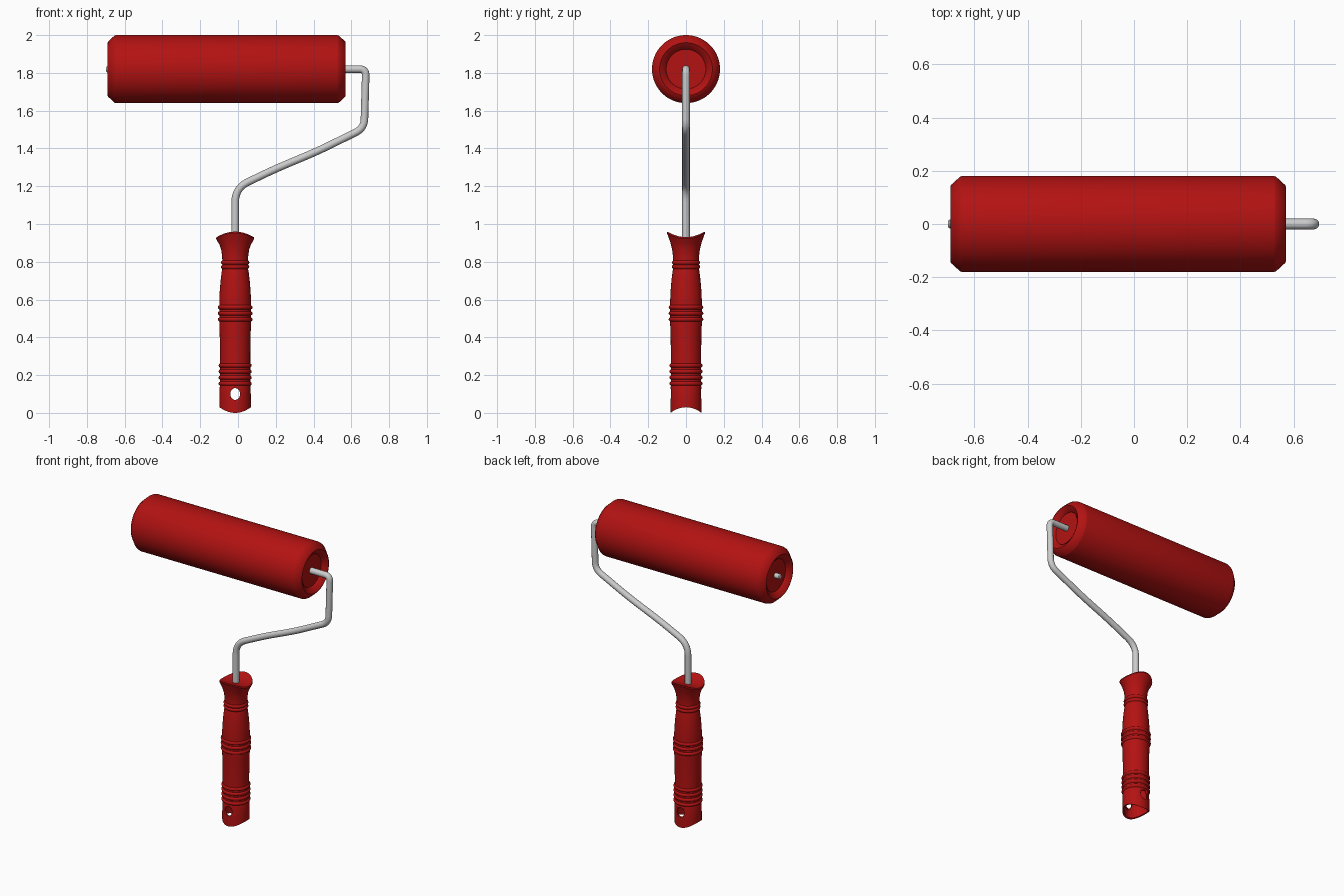
import bpy, bmesh, math
from mathutils import Vector

if "Cube" in bpy.data.objects:
    bpy.data.objects.remove(bpy.data.objects["Cube"])

HX, AX = -0.015, 1.82          # handle x, roller axis height
red = bpy.data.materials.new("red")
red.diffuse_color = (0.45, 0.006, 0.006, 1)
red.use_nodes = True
red.node_tree.nodes["Principled BSDF"].inputs["Base Color"].default_value = red.diffuse_color


def lathe(name, profile, n=64, mat=None):
    """Revolve (radius, z, saddle) points about z; ends are closed with poles.
    saddle bends a ring along y: z += saddle * y^2."""
    bm = bmesh.new()
    rings = []
    for r, z, k in profile:
        if r == 0:
            rings.append([bm.verts.new((0, 0, z))])
            continue
        ring = []
        for i in range(n):
            a = 2 * math.pi * i / n
            y = r * math.sin(a)
            ring.append(bm.verts.new((r * math.cos(a), y, z + k * y * y)))
        rings.append(ring)
    for a, b in zip(rings, rings[1:]):
        for i in range(n):
            j = (i + 1) % n
            vs = [a[i % len(a)], a[j % len(a)], b[j % len(b)], b[i % len(b)]]
            bm.faces.new(list(dict.fromkeys(vs)))
    bmesh.ops.recalc_face_normals(bm, faces=bm.faces)
    me = bpy.data.meshes.new(name)
    bm.to_mesh(me)
    bm.free()
    ob = bpy.data.objects.new(name, me)
    bpy.context.collection.objects.link(ob)
    if mat:
        me.materials.append(mat)
    bpy.ops.object.select_all(action='DESELECT')
    ob.select_set(True)
    bpy.context.view_layer.objects.active = ob
    bpy.ops.object.shade_smooth_by_angle(angle=math.radians(35))
    return ob


def ridges(zs, r, h=0.008, w=0.011):
    pts = []
    for z in zs:
        pts += [(r, z - w, 0), (r + h * 0.8, z - w / 2, 0), (r + h, z, 0),
                (r + h * 0.8, z + w / 2, 0), (r, z + w, 0)]
    return pts


# roller sleeve with chamfered, recessed ends
L = 1.26
end = [(0, 0.03), (0.105, 0.03), (0.11, 0.02), (0.14, 0), (0.146, 0.002), (0.178, 0.037), (0.18, 0.045)]
prof = [(r, z, 0) for r, z in end] + [(r, L - z, 0) for r, z in reversed(end)]
roller = lathe("roller", prof, 72, red)
roller.rotation_euler = (0, math.pi / 2, 0)
roller.location = (-0.69, 0, AX)

# axle tip poking out of the far end
tip = lathe("axle_tip", [(0, 0, 0), (0.012, 0, 0), (0.017, 0.006, 0), (0.017, 0.1, 0), (0, 0.1, 0)], 20)
tip.rotation_euler = (0, math.pi / 2, 0)
tip.location = (-0.698, 0, AX)

# handle: hollow bottom, grip ridges, flared saddle top
kb, kt = -4.35, 3.0
handle_profile = (
    [(0, 0.45, 0), (0.068, 0.45, 0), (0.072, 0.15, 0), (0.074, 0.03, kb), (0.083, 0.03, kb), (0.083, 0.07, kb * 0.4), (0.082, 0.135, 0)]
    + ridges([0.155, 0.187, 0.219, 0.251], 0.08)
    + [(0.080, 0.30, 0), (0.081, 0.38, 0), (0.083, 0.45, 0), (0.084, 0.475, 0)]
    + ridges([0.495, 0.527, 0.559], 0.084)
    + [(0.084, 0.59, 0), (0.082, 0.64, 0), (0.077, 0.70, 0), (0.071, 0.75, 0)]
    + ridges([0.773, 0.796], 0.068, 0.007)
    + [(0.069, 0.83, 0), (0.074, 0.865, 0.6), (0.084, 0.893, 1.8), (0.096, 0.912, kt),
       (0.101, 0.922, kt), (0.099, 0.93, kt), (0.07, 0.93, kt), (0.035, 0.93, kt), (0, 0.93, 0)])
handle = lathe("handle", handle_profile, 48, red)
handle.location.x = HX

# hanging hole through the handle
cutter = lathe("hole_cutter", [(0, -0.2, 0), (0.026, -0.2, 0), (0.026, 0.2, 0), (0, 0.2, 0)], 32)
cutter.rotation_euler = (math.pi / 2, 0, 0)
cutter.scale = (1, 1.2, 1)
cutter.location = (HX, 0, 0.1)
cutter.hide_render = True
cutter.hide_set(True)
mod = handle.modifiers.new("hanging_hole", 'BOOLEAN')
mod.object = cutter
mod.operation = 'DIFFERENCE'
mod.solver = 'EXACT'

# bent wire frame: corner points with a rounding distance each
corners = [(HX, 0.85, 0), (HX, 1.19, 0.075), (0.2, 1.293, 0.08), (0.42, 1.385, 0.08),
           (0.668, 1.507, 0.05), (0.677, AX, 0.035), (0.5, AX, 0)]
path = []
for i, (x, z, d) in enumerate(corners):
    p = Vector((x, 0, z))
    if d == 0:
        path.append(p)
        continue
    prev, nxt = (Vector((corners[j][0], 0, corners[j][1])) for j in (i - 1, i + 1))
    a, b = p + (prev - p).normalized() * d, p + (nxt - p).normalized() * d
    for s in range(9):
        t = s / 8
        path.append(a * (1 - t) ** 2 + p * 2 * t * (1 - t) + b * t * t)
cu = bpy.data.curves.new("wire_frame", 'CURVE')
cu.dimensions = '3D'
cu.bevel_depth = 0.02
cu.bevel_resolution = 4
cu.use_fill_caps = True
sp = cu.splines.new('POLY')
sp.points.add(len(path) - 1)
for pt, co in zip(sp.points, path):
    pt.co = (*co, 1)
sp.use_smooth = True
bpy.context.collection.objects.link(bpy.data.objects.new("wire_frame", cu))
